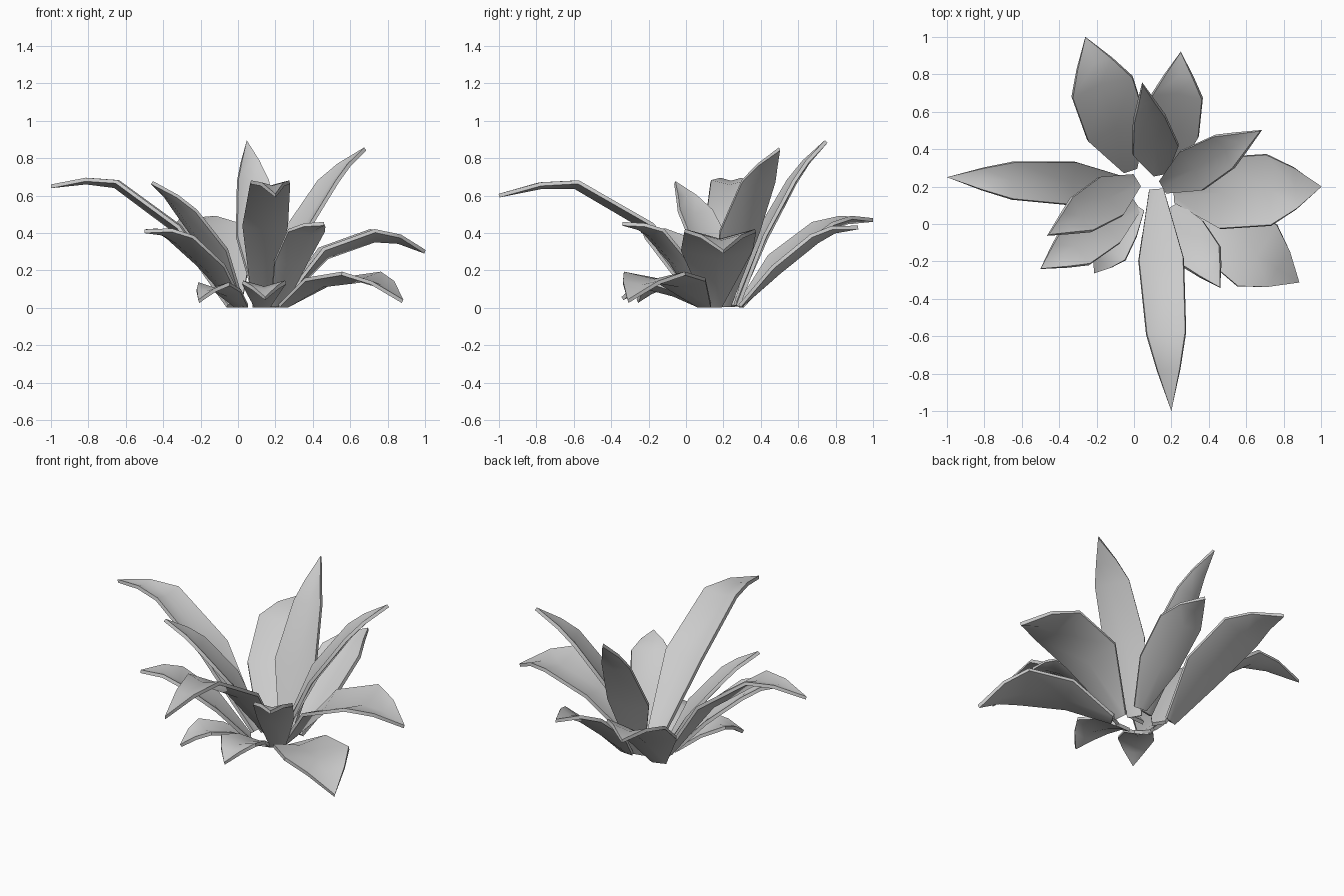
import bpy, bmesh
from mathutils import Vector

if "Cube" in bpy.data.objects:
    bpy.data.objects.remove(bpy.data.objects["Cube"])

THICK = 0.02
ROWS = (0.33, 0.655)      # where along the leaf the two wide rows sit


def leaf(name, base, tip, heights, widths, fold=0.28, arch=0.02):
    """Folded, pointed leaf: narrow base, two wide rows, a tapering row, a tip."""
    a = Vector((base[0], base[1], 0.01))
    b = Vector(tip)
    flat = Vector((b.x - a.x, b.y - a.y, 0)).normalized()
    side = Vector((-flat.y, flat.x, 0))
    spine = [a]
    for t, z in zip(ROWS, heights):
        p = a.lerp(b, t)
        p.z = z
        spine.append(p)
    # arched taper before the tip
    up = (b - spine[-1]).normalized().cross(side)
    spine.append(spine[-1].lerp(b, 0.45) + up * arch)
    spine.append(b)

    bm = bmesh.new()
    rows = []
    for i, hw in enumerate((0.04, widths[0], widths[1], widths[1] * 0.58)):
        p = spine[i]
        tangent = (spine[i + 1] - spine[max(i - 1, 0)]).normalized()
        up = tangent.cross(side).normalized()
        lift = up * hw * (fold if i else 0.0)
        rows.append([bm.verts.new(p + side * hw + lift),
                     bm.verts.new(p),
                     bm.verts.new(p - side * hw + lift)])
    for r, s in zip(rows, rows[1:]):
        for k in range(2):
            bm.faces.new((r[k], r[k + 1], s[k + 1], s[k]))
    end = bm.verts.new(b)
    for k in range(2):
        bm.faces.new((rows[-1][k], rows[-1][k + 1], end))
    bm.normal_update()
    me = bpy.data.meshes.new(name)
    bm.to_mesh(me)
    bm.free()
    ob = bpy.data.objects.new(name, me)
    bpy.context.collection.objects.link(ob)

    # leaf thickness
    bpy.ops.object.select_all(action='DESELECT')
    ob.select_set(True)
    bpy.context.view_layer.objects.active = ob
    mod = ob.modifiers.new("thickness", 'SOLIDIFY')
    mod.thickness = THICK
    mod.offset = 0
    bpy.ops.object.modifier_apply(modifier=mod.name)
    bpy.ops.object.shade_smooth_by_angle(angle=0.7)


# long arching leaves
leaf("leaf_long_left", (-0.01, 0.2), (-1.0, 0.25, 0.65), (0.41, 0.65), (0.115, 0.10))
leaf("leaf_long_front", (0.12, 0.18), (0.2, -1.0, 0.6), (0.42, 0.645), (0.12, 0.105))

# broad back leaves
leaf("leaf_back_left", (-0.02, 0.29), (-0.26, 1.0, 0.47), (0.24, 0.41), (0.165, 0.17))
leaf("leaf_back_right", (0.2, 0.29), (0.25, 0.92, 0.43), (0.19, 0.355), (0.13, 0.135))

# upright inner leaves
leaf("leaf_upright_back", (0.14, 0.27), (0.045, 0.75, 0.89), (0.37, 0.67), (0.125, 0.085), arch=0.01)
leaf("leaf_upright_right", (0.16, 0.2), (0.68, 0.5, 0.85), (0.39, 0.66), (0.12, 0.10), arch=0.01)
leaf("leaf_upright_left", (0.01, 0.23), (-0.46, -0.06, 0.67), (0.29, 0.50), (0.12, 0.105), arch=0.01)

# broad drooping right leaves
leaf("leaf_right", (0.22, 0.15), (1.0, 0.2, 0.3), (0.27, 0.36), (0.19, 0.19))
leaf("leaf_right_front", (0.24, 0.1), (0.88, -0.31, 0.035), (0.12, 0.145), (0.16, 0.195), 0.2)

# shorter front leaves
leaf("leaf_front_right", (0.21, 0.09), (0.46, -0.34, 0.45), (0.23, 0.39), (0.10, 0.11), arch=0.01)
leaf("leaf_front_left", (0.01, 0.1), (-0.5, -0.24, 0.41), (0.2, 0.35), (0.12, 0.125))

# small low leaves
leaf("leaf_low_left", (0.02, 0.09), (-0.21, -0.26, 0.035), (0.07, 0.1), (0.08, 0.1), arch=0.01)
leaf("leaf_low_front", (0.13, 0.07), (0.145, -0.34, 0.05), (0.07, 0.105), (0.09, 0.115), arch=0.01)
